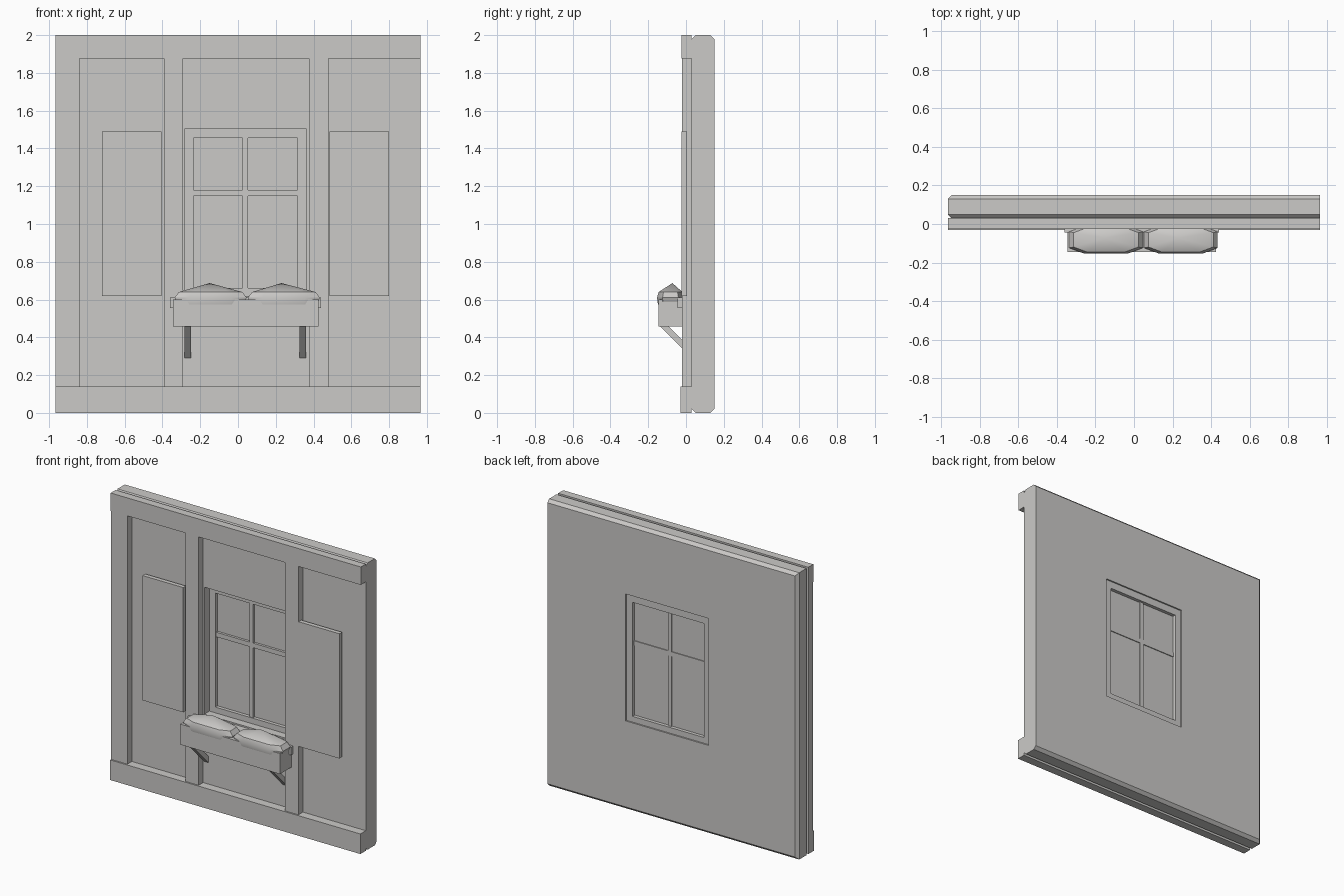
import bpy, bmesh, math
from mathutils import Vector

if "Cube" in bpy.data.objects:
    bpy.data.objects.remove(bpy.data.objects["Cube"], do_unlink=True)

mat = bpy.data.materials.new("warm_grey")
mat.use_nodes = True
GREY = (0.6, 0.59, 0.575, 1)
mat.diffuse_color = GREY
mat.node_tree.nodes["Principled BSDF"].inputs["Base Color"].default_value = GREY


def finish(name, bm):
    bmesh.ops.recalc_face_normals(bm, faces=bm.faces)
    me = bpy.data.meshes.new(name)
    bm.to_mesh(me)
    bm.free()
    me.materials.append(mat)
    ob = bpy.data.objects.new(name, me)
    bpy.context.collection.objects.link(ob)
    return ob


def add_box(bm, x, y, z):
    verts = bmesh.ops.create_cube(bm, size=1)["verts"]
    for v in verts:
        v.co = Vector([a[0] if c < 0 else a[1] for a, c in zip((x, y, z), v.co)])


def box(name, *extents):
    bm = bmesh.new()
    add_box(bm, *extents)
    return finish(name, bm)


def prism_x(name, profile, x0, x1):
    """Extrude a y-z profile along x."""
    bm = bmesh.new()
    face = bm.faces.new([bm.verts.new((x0, y, z)) for y, z in profile])
    ext = bmesh.ops.extrude_face_region(bm, geom=[face])["geom"]
    moved = [g for g in ext if isinstance(g, bmesh.types.BMVert)]
    bmesh.ops.translate(bm, verts=moved, vec=(x1 - x0, 0, 0))
    return finish(name, bm)


W = 0.965
FRONT = 0.03
WIN_X, WIN_Z = (-0.28, 0.36), (0.62, 1.505)

# Wall slab, chamfered except at its +x end
bm = bmesh.new()
add_box(bm, (-W, W), (FRONT, 0.15), (0, 2))
edges = [e for e in bm.edges if not all(v.co.x > 0 for v in e.verts)
         and abs(e.verts[0].co.y - e.verts[1].co.y) < 0.01]
bmesh.ops.bevel(bm, geom=edges, offset=0.02, segments=1, affect='EDGES')
wall = finish("wall", bm)

# Window opening
cutter = box("window_cutter", WIN_X, (-0.2, 0.4), WIN_Z)
cutter.hide_render = True
mod = wall.modifiers.new("opening", 'BOOLEAN')
mod.operation = 'DIFFERENCE'
mod.solver = 'EXACT'
mod.object = cutter
bpy.context.view_layer.objects.active = wall
bpy.ops.object.modifier_apply(modifier=mod.name)
bpy.data.objects.remove(cutter, do_unlink=True)

# Timber beams and posts
box("bottom_beam", (-W, W), (-0.03, FRONT), (0, 0.14))
box("top_beam", (-W, W), (-0.025, FRONT), (1.875, 2))
for name, x in (("end_post", (-W, -0.84)), ("right_post", (-0.392, -0.29)),
                ("left_post", (0.375, 0.48))):
    box(name, x, (-0.02, FRONT), (0.14, 1.875))

# Shutters
box("right_shutter", (-0.72, -0.405), (-0.025, 0.005), (0.62, 1.49))
box("left_shutter", (0.485, 0.80), (-0.025, 0.005), (0.62, 1.49))

# Window frame, glazing bars and glass
bm = bmesh.new()
depth = (0.085, 0.14)
for x in ((WIN_X[0], -0.235), (0.315, WIN_X[1])):
    add_box(bm, x, depth, WIN_Z)
for z in ((WIN_Z[0], 0.66), (1.455, WIN_Z[1])):
    add_box(bm, (-0.235, 0.315), depth, z)
finish("window_frame", bm)
box("upright_bar", (0.025, 0.052), (0.09, 0.124), (0.66, 1.455))
box("cross_bar", (-0.235, 0.315), (0.092, 0.122), (1.148, 1.18))
box("glass", (-0.235, 0.315), (0.109, 0.116), (0.66, 1.455))

# Flower box, sill and slanted brackets
box("flower_box", (-0.345, 0.425), (-0.145, -0.02), (0.457, 0.60))
box("window_sill", (-0.36, 0.44), (-0.045, 0.09), (0.555, 0.61))
BRACKET = [(-0.135, 0.457), (-0.09, 0.457), (FRONT, 0.335), (FRONT, 0.29)]
prism_x("right_bracket", BRACKET, -0.283, -0.25)
prism_x("left_bracket", BRACKET, 0.325, 0.36)


# Leafy mounds: stacked oval rings drawn up to a peak
def mound(name, cx, rx, peak):
    bm = bmesh.new()
    rings = []
    for z, s in ((0.575, 0.93), (0.61, 1.0), (0.64, 0.88)):
        ring = []
        for i in range(8):
            a = math.tau * (i + 0.5) / 8
            px = math.copysign(abs(math.cos(a)) ** 0.6, math.cos(a))
            py = math.copysign(abs(math.sin(a)) ** 0.6, math.sin(a))
            ring.append(bm.verts.new((cx + rx * s * px, -0.082 + 0.075 * s * py, z)))
        rings.append(ring)
    top = bm.verts.new((peak, -0.072, 0.687))
    for low, high in zip(rings, rings[1:]):
        for i in range(8):
            j = (i + 1) % 8
            bm.faces.new((low[i], low[j], high[j], high[i]))
    for i in range(8):
        bm.faces.new((rings[-1][i], rings[-1][(i + 1) % 8], top))
    bm.faces.new(rings[0][::-1])
    return finish(name, bm)


mounds = [mound("right_leaves", -0.145, 0.2, -0.15),
          mound("left_leaves", 0.243, 0.2, 0.23)]
bpy.ops.object.select_all(action='DESELECT')
for ob in mounds:
    ob.select_set(True)
bpy.context.view_layer.objects.active = mounds[0]
bpy.ops.object.shade_smooth_by_angle(angle=math.radians(30))
